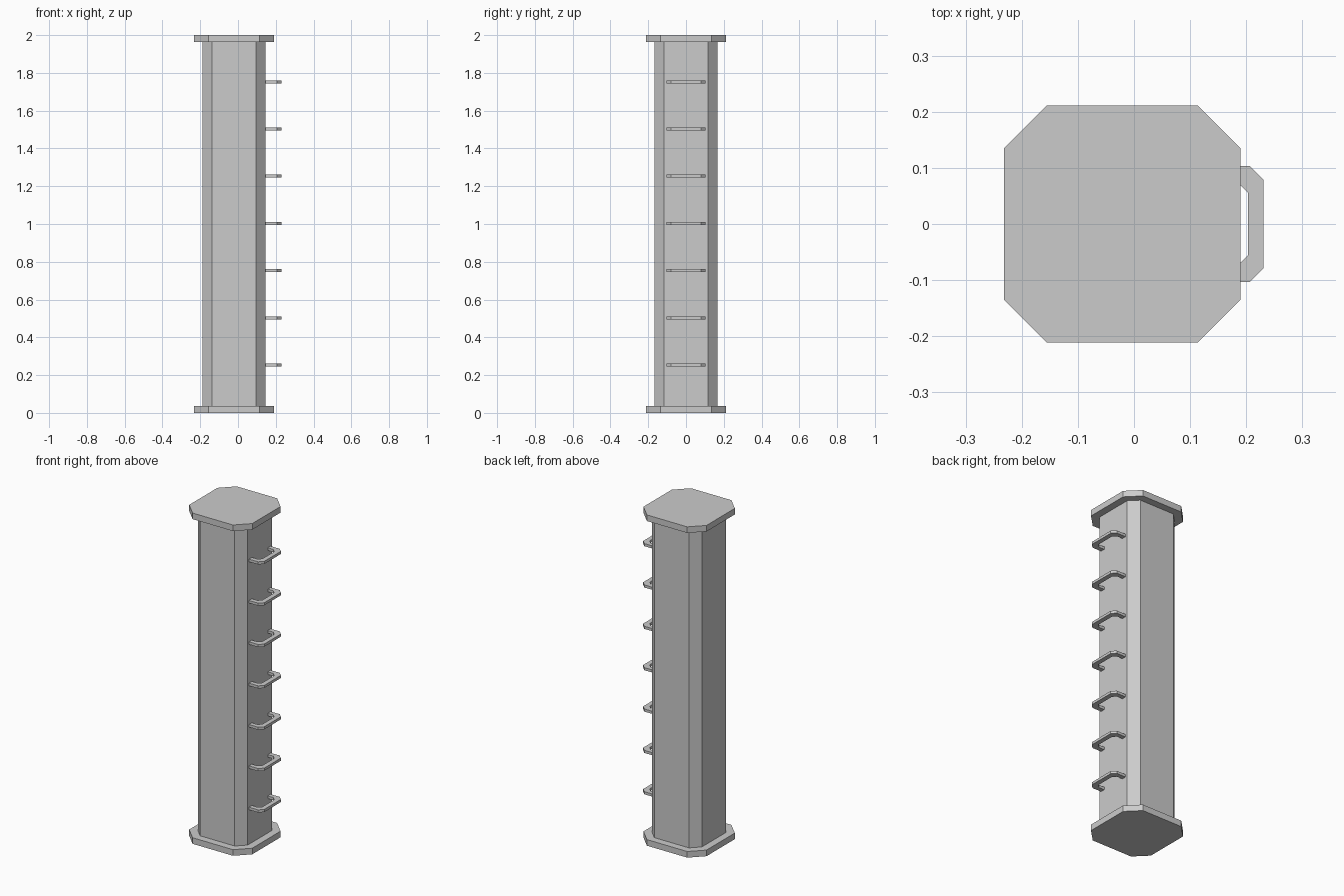
import bpy, bmesh

if "Cube" in bpy.data.objects:
    bpy.data.objects.remove(bpy.data.objects["Cube"])

CX = -0.021  # column axis


def prism(name, pts, z0, z1):
    """Extrude a flat outline from z0 up to z1."""
    bm = bmesh.new()
    face = bm.faces.new([bm.verts.new((x, y, z0)) for x, y in pts])
    ext = bmesh.ops.extrude_face_region(bm, geom=[face], use_keep_orig=True)
    top = [v for v in ext["geom"] if isinstance(v, bmesh.types.BMVert)]
    bmesh.ops.translate(bm, verts=top, vec=(0, 0, z1 - z0))
    bmesh.ops.recalc_face_normals(bm, faces=bm.faces)
    mesh = bpy.data.meshes.new(name)
    bm.to_mesh(mesh)
    bm.free()
    obj = bpy.data.objects.new(name, mesh)
    bpy.context.collection.objects.link(obj)
    return obj


def octagon(half, flat):
    """Square outline with cut corners, centred on the column axis."""
    quarter = [(half, -flat), (half, flat)]
    pts = []
    for _ in range(4):
        pts += quarter
        quarter = [(-y, x) for x, y in quarter]
    return [(x + CX, y) for x, y in pts]


# Column shaft and the two end plates
prism("column_shaft", octagon(0.167, 0.116), 0.037, 1.963)
prism("base_plate", octagon(0.211, 0.135), 0.0, 0.037)
prism("top_plate", octagon(0.211, 0.135), 1.963, 2.0)

# Ladder rungs: U-shaped brackets on the right face
outer = [(0.144, -0.103), (0.207, -0.103), (0.231, -0.079)]
inner = [(0.203, -0.056), (0.183, -0.076), (0.144, -0.076)]
mirror = lambda pts: [(x, -y) for x, y in reversed(pts)]
rung_outline = outer + mirror(outer) + mirror(inner) + inner
for i in range(1, 8):
    z = 0.25 * i + 0.003
    prism(f"rung_{i}", rung_outline, z - 0.008, z + 0.008)
